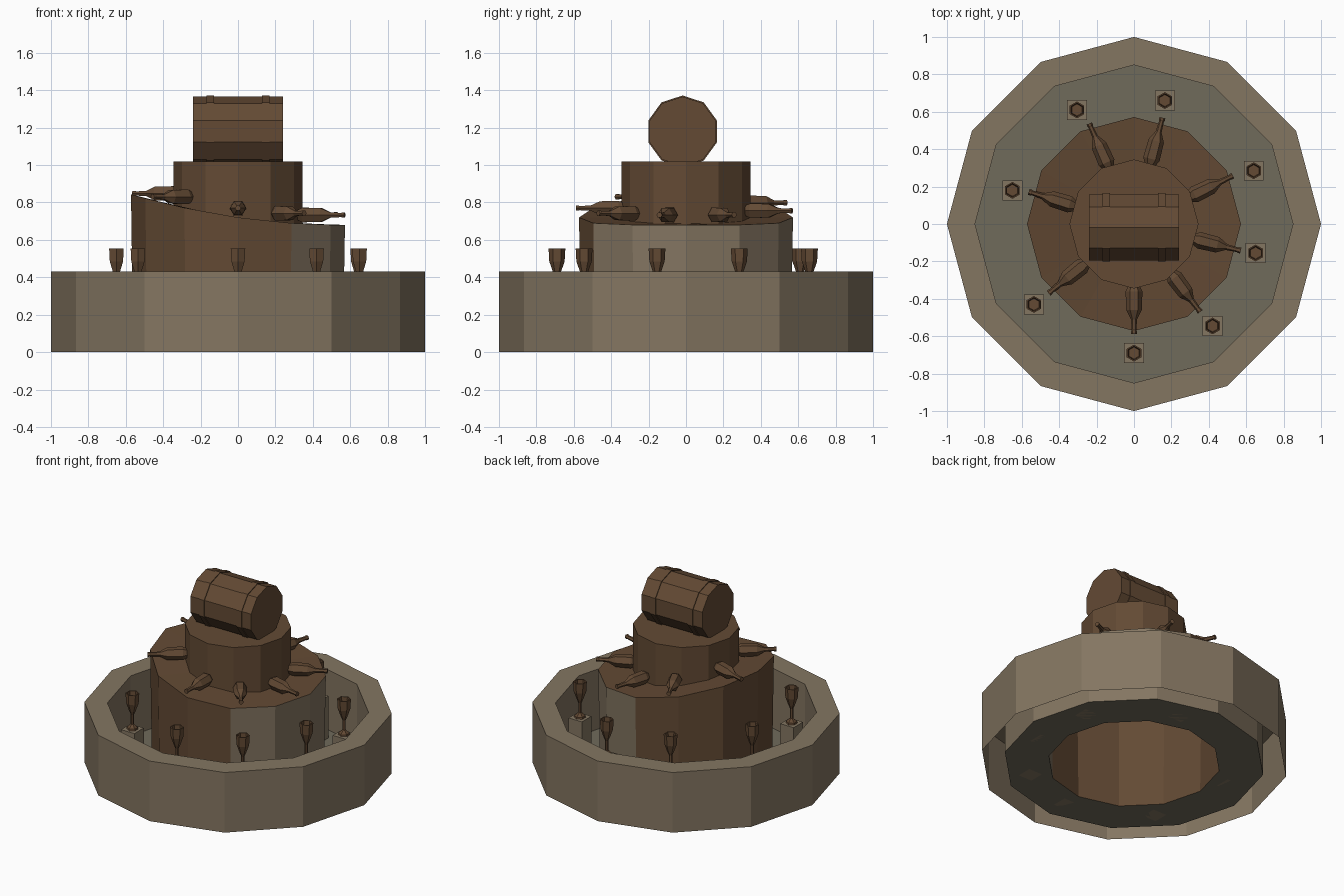
import bpy
from math import sin, cos, pi, radians
from mathutils import Matrix, Vector

if "Cube" in bpy.data.objects:
    bpy.data.objects.remove(bpy.data.objects["Cube"])


def material(name, rgb):
    m = bpy.data.materials.new(name)
    m.diffuse_color = (*rgb, 1)
    m.use_nodes = True
    m.node_tree.nodes["Principled BSDF"].inputs["Base Color"].default_value = m.diffuse_color
    return m


STONE = material("stone", (0.23, 0.18, 0.12))
FLOOR = material("floor_stone", (0.16, 0.145, 0.105))
WOOD = material("wood", (0.125, 0.068, 0.034))


def lathe(name, profile, sides, mats, matrix=Matrix(), start=0.0, cap0=True, cap1=True, warp=None):
    """Revolve (radius, height) points about z, with optional end caps."""
    verts, faces = [], []
    for i, (r, z) in enumerate(profile):
        for k in range(sides):
            a = start + 2 * pi * k / sides
            v = Vector((r * cos(a), r * sin(a), z))
            verts.append(matrix @ (warp(i, v) if warp else v))
    for i in range(len(profile) - 1):
        for k in range(sides):
            j = (k + 1) % sides
            faces.append((i * sides + k, i * sides + j, (i + 1) * sides + j, (i + 1) * sides + k))
    if cap0:
        faces.append(tuple(reversed(range(sides))))
    if cap1:
        faces.append(tuple(range((len(profile) - 1) * sides, len(profile) * sides)))
    me = bpy.data.meshes.new(name)
    me.from_pydata(verts, [], faces)
    for m in mats:
        me.materials.append(m)
    ob = bpy.data.objects.new(name, me)
    bpy.context.collection.objects.link(ob)
    return ob


def ledge(x):
    """Height of the sloping ledge, high on the left."""
    return 0.72 - 0.143 * x + 0.128 * x * x


# basin: hollow wall, open underneath, with a ring-shaped floor
basin = lathe("basin", [(1, 0), (1, 0.43), (0.85, 0.43), (0.85, 0), (0.56, 0)], 12,
              [STONE, FLOOR], cap0=False, cap1=False)
for f in basin.data.polygons[36:48]:
    f.material_index = 1


# two-tier tower with a sloping ledge, part wood and part stone
def slope(i, v):
    return Vector((v.x, v.y, ledge(v.x))) if i in (1, 2) else v


tower = lathe("tower", [(0.56, 0), (0.572, 0.7), (0.345, 0.7), (0.345, 1.02)], 12,
              [WOOD, STONE], cap0=False, warp=slope)
for k in (10, 11, 0, 1, 2):
    tower.data.polygons[k].material_index = 1

# barrel lying along x, with two hoops
along_x = Matrix.Translation((0, -0.018, 1.18)) @ Matrix.Rotation(pi / 2, 4, 'Y')
lathe("barrel", [(0.186, -0.24), (0.186, 0.24)], 10, [WOOD], along_x)
for side in (-1, 1):
    lathe("barrel_hoop", [(0.18, -0.02), (0.192, -0.02), (0.192, 0.02), (0.18, 0.02)], 10, [WOOD],
          along_x @ Matrix.Translation((0, 0, side * 0.148)), cap0=False, cap1=False)

# bottles lying on the ledge, necks outward
BOTTLE = [(0.03, 0.33), (0.045, 0.36), (0.042, 0.46), (0.016, 0.51), (0.013, 0.57), (0.016, 0.575), (0.016, 0.588)]
for deg in (-90, -53, -14, 26, 75, 114, 163, 219):
    a = radians(deg)
    z = ledge(0.42 * cos(a)) + 0.05
    m = Matrix.Translation((0, 0, z)) @ Matrix.Rotation(a, 4, 'Z') @ Matrix.Rotation(pi / 2, 4, 'Y')
    lathe("bottle", BOTTLE, 6, [WOOD], m, start=pi / 2)

# goblets on square pedestals around the basin
GOBLET = [(0.038, 0.3), (0.036, 0.312), (0.011, 0.335), (0.011, 0.405), (0.022, 0.43),
          (0.041, 0.485), (0.045, 0.555), (0.037, 0.555), (0.032, 0.49)]
for x, y in ((0, -0.69), (0.42, -0.545), (0.65, -0.155), (0.64, 0.285),
             (0.165, 0.66), (-0.305, 0.61), (-0.65, 0.18), (-0.535, -0.43)):
    m = Matrix.Translation((x, y, 0))
    lathe("pedestal", [(0.075, 0), (0.075, 0.3)], 4, [STONE], m, start=pi / 4)
    lathe("goblet", GOBLET, 6, [WOOD], m, start=pi / 2)
